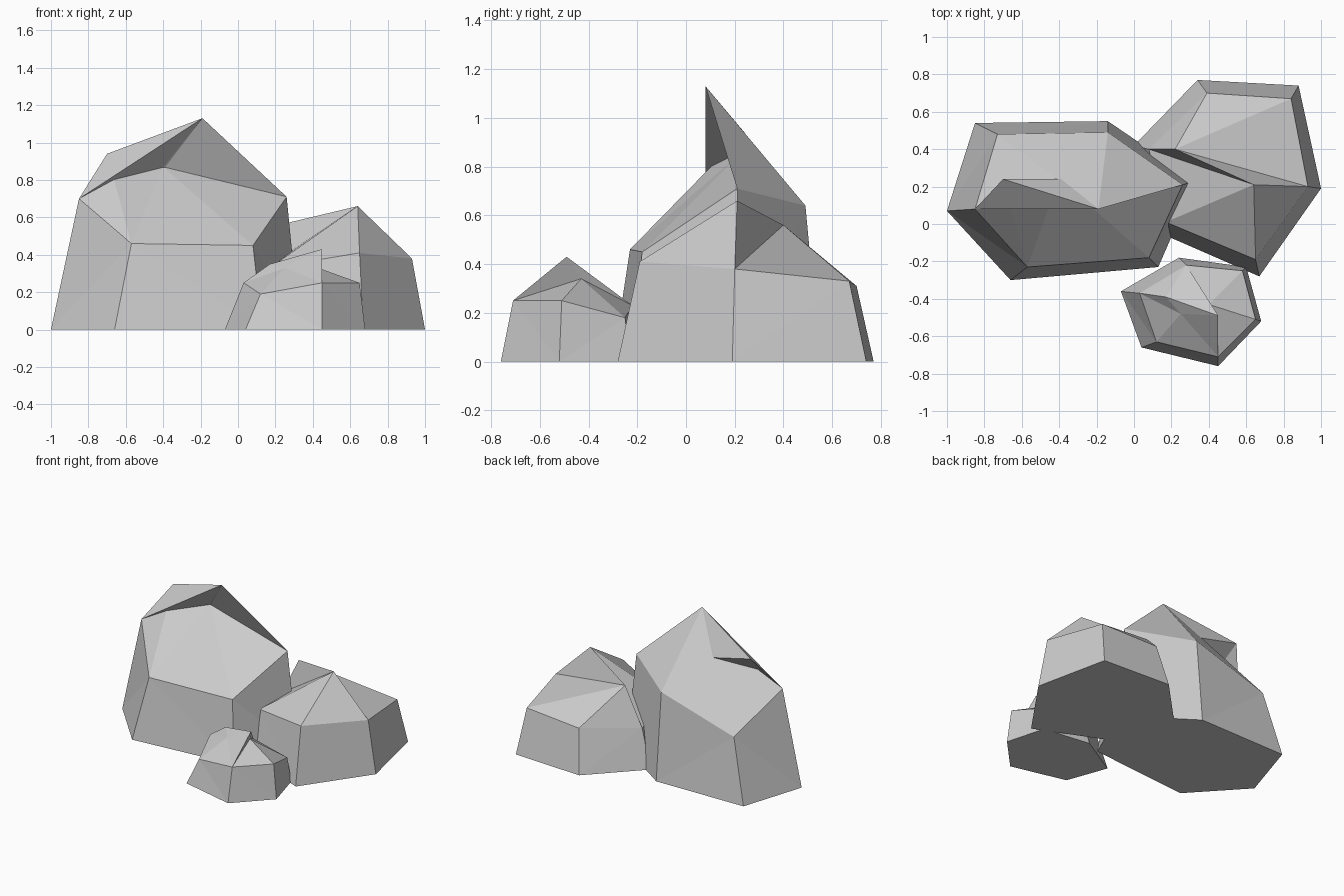
import bpy
import bmesh

default_cube = bpy.data.objects.get("Cube")
if default_cube:
    bpy.data.objects.remove(default_cube, do_unlink=True)

# One stone grey for every boulder
stone = bpy.data.materials.new("stone_grey")
stone.use_nodes = True
stone_colour = (0.6, 0.6, 0.6, 1)
stone.diffuse_color = stone_colour
stone.node_tree.nodes["Principled BSDF"].inputs["Base Color"].default_value = stone_colour


def boulder(name, base, rim, crown, cap_faces):
    """Six-sided boulder: ground outline, tapered wall, faceted cap.

    Rim corners are lettered a to f counter-clockwise from the left;
    crown corners carry their own letters. Each cap face is a word.
    """
    bm = bmesh.new()
    ground = [bm.verts.new((x, y, 0)) for x, y in base]
    shoulder = [bm.verts.new(point) for point in rim]
    corner = dict(zip("abcdef", shoulder))
    for letter, point in crown.items():
        corner[letter] = bm.verts.new(point)

    # Underside and sloping wall
    bm.faces.new(list(reversed(ground)))
    walls = []
    count = len(ground)
    for i in range(count):
        j = (i + 1) % count
        walls.append(bm.faces.new((ground[i], ground[j], shoulder[j], shoulder[i])))
    bmesh.ops.triangulate(bm, faces=walls)

    # Faceted cap
    for word in cap_faces.split():
        bm.faces.new([corner[letter] for letter in word])

    mesh = bpy.data.meshes.new(name)
    bm.to_mesh(mesh)
    bm.free()
    mesh.materials.append(stone)
    rock = bpy.data.objects.new(name, mesh)
    bpy.context.scene.collection.objects.link(rock)
    return rock


# Tall boulder with a sharp overhanging crest
boulder(
    "large_boulder",
    base=[(-1, .07), (-.66, -.3), (.13, -.23), (.33, .23), (-.14, .55), (-.85, .54)],
    rim=[(-.85, .08, .7), (-.57, -.23, .46), (.08, -.18, .45),
         (.26, .21, .71), (-.14, .49, .64), (-.73, .48, .46)],
    crown={"S": (-.19, .08, 1.13), "P": (-.7, .24, .94), "Q": (-.4, .24, .87)},
    cap_faces="abP bQP bcQ cdQ aPS PQS QdS deS efS faS",
)

# Medium boulder with a ridge running back from its peak
boulder(
    "medium_boulder",
    base=[(0, .42), (.12, -.04), (.67, -.28), (1, .19), (.88, .74), (.34, .77)],
    rim=[(.08, .4, .28), (.17, .01, .33), (.65, -.19, .41),
         (.93, .2, .38), (.84, .67, .33), (.39, .7, .31)],
    crown={"P": (.64, .21, .66), "Q": (.22, .4, .56)},
    cap_faces="abP bcP cdP dQP deQ efQ faQ aPQ",
)

# Small boulder with a notched, pointed top
boulder(
    "small_boulder",
    base=[(-.07, -.36), (.04, -.66), (.45, -.76), (.68, -.52), (.6, -.23), (.24, -.18)],
    rim=[(.03, -.37, .25), (.12, -.63, .19), (.45, -.71, .25),
         (.65, -.51, .25), (.58, -.25, .18), (.28, -.22, .23)],
    crown={"S": (.45, -.49, .43), "V": (.17, -.39, .35),
           "U": (.25, -.48, .33), "T": (.4, -.43, .34)},
    cap_faces="abU bcU cSU USV aUV faV fVS fST efT deT cdT cTS",
)
